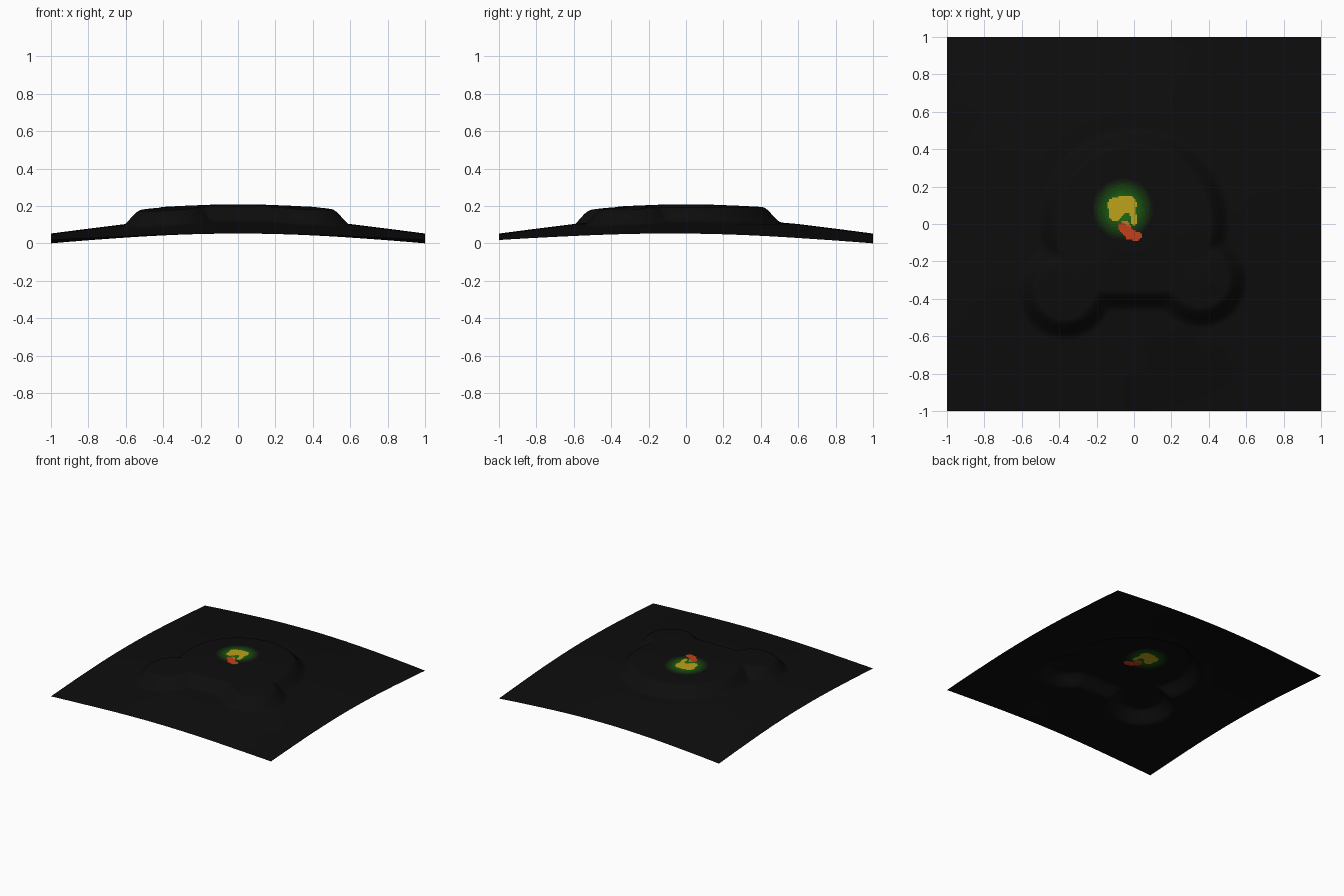
import bpy, bmesh, math
from mathutils import Vector

if "Cube" in bpy.data.objects:
    bpy.data.objects.remove(bpy.data.objects["Cube"])

N = 240


def interp(t, pts):
    for (a, va), (b, vb) in zip(pts, pts[1:]):
        if t <= b:
            return va + (vb - va) * (t - a) / (b - a)
    return pts[-1][1]


def smooth(t):
    t = max(0.0, min(1.0, t))
    return t * t * (3 - 2 * t)


def smooth_min(a, b, k):
    h = max(k - abs(a - b), 0) / k
    return min(a, b) - h * h * k / 4


# gently domed ground, by distance from the middle
DOME = [(0, .127), (.15, .125), (.3, .119), (.45, .111), (.6, .098),
        (.8, .073), (1, .047), (1.2, .025), (1.42, .003)]
LOBES = [(-.37, -.36, .205), (.355, -.3, .2)]


# raised plateau: flattened disc with two round lobes at the front
def height(x, y):
    z = interp(math.hypot(x, y), DOME) - .009 * y * x * x
    d = max(math.hypot(x, y) - .46, -.41 - y)
    for cx, cy, r in LOBES:
        d = smooth_min(d, math.hypot(x - cx, y - cy) - r, .03)
    z += .076 * smooth(.5 - d / .11)
    lobe = math.hypot(x - .38, y + .3)
    return z + .006 * smooth(1 - lobe / .14)


def capsule(p, a, b, r):
    a, b = Vector(a), Vector(b)
    t = max(0, min(1, (p - a).dot(b - a) / (b - a).length_squared))
    return (p - a - (b - a) * t).length - r


# colours: dark ground, green glow steps, yellow, orange and red spots
GLOW = 8
colours = [("dark_ground", (.004, .004, .004))]
for i in range(1, GLOW + 1):
    f = i / GLOW
    colours.append((f"green_glow_{i}", (.004 + .008 * f, .004 + .13 * f ** 1.5, .004 + .002 * f)))
YELLOW, ORANGE, RED = GLOW + 1, GLOW + 2, GLOW + 3
colours += [("yellow_spot", (.5, .36, .01)), ("orange_spot", (.52, .2, .01)),
            ("red_spot", (.55, .05, .01))]


def colour_index(p):
    if capsule(p, (-.02, -.06), (.015, -.065), .026) < 0:
        return RED
    if capsule(p, (-.06, -.02), (-.02, -.05), .025) < 0:
        return RED
    if capsule(p, (-.05, .0), (-.04, -.01), .02) < 0:
        return ORANGE
    if capsule(p, (-.095, .1), (-.03, .105), .045) < 0:
        return YELLOW
    if capsule(p, (-.1, .05), (-.08, .07), .033) < 0:
        return YELLOW
    if capsule(p, (-.01, .09), (.0, .01), .017) < 0:
        return YELLOW
    f = 1 - (p - Vector((-.06, .08))).length / .16
    return max(0, min(GLOW, math.ceil(f * 1.5 * GLOW)))


# terrain sheet
bm = bmesh.new()
bmesh.ops.create_grid(bm, x_segments=N, y_segments=N, size=1)
for v in bm.verts:
    v.co.z = height(v.co.x, v.co.y)
for f in bm.faces:
    f.smooth = True
    f.material_index = colour_index(f.calc_center_median().to_2d())
low = min(v.co.z for v in bm.verts)
for v in bm.verts:
    v.co.z -= low
mesh = bpy.data.meshes.new("terrain_sheet")
bm.to_mesh(mesh)
bm.free()
for name, rgb in colours:
    mat = bpy.data.materials.new(name)
    mat.diffuse_color = (*rgb, 1)
    mat.use_nodes = True
    mat.node_tree.nodes["Principled BSDF"].inputs["Base Color"].default_value = mat.diffuse_color
    mesh.materials.append(mat)
obj = bpy.data.objects.new("terrain_sheet", mesh)
bpy.context.collection.objects.link(obj)
